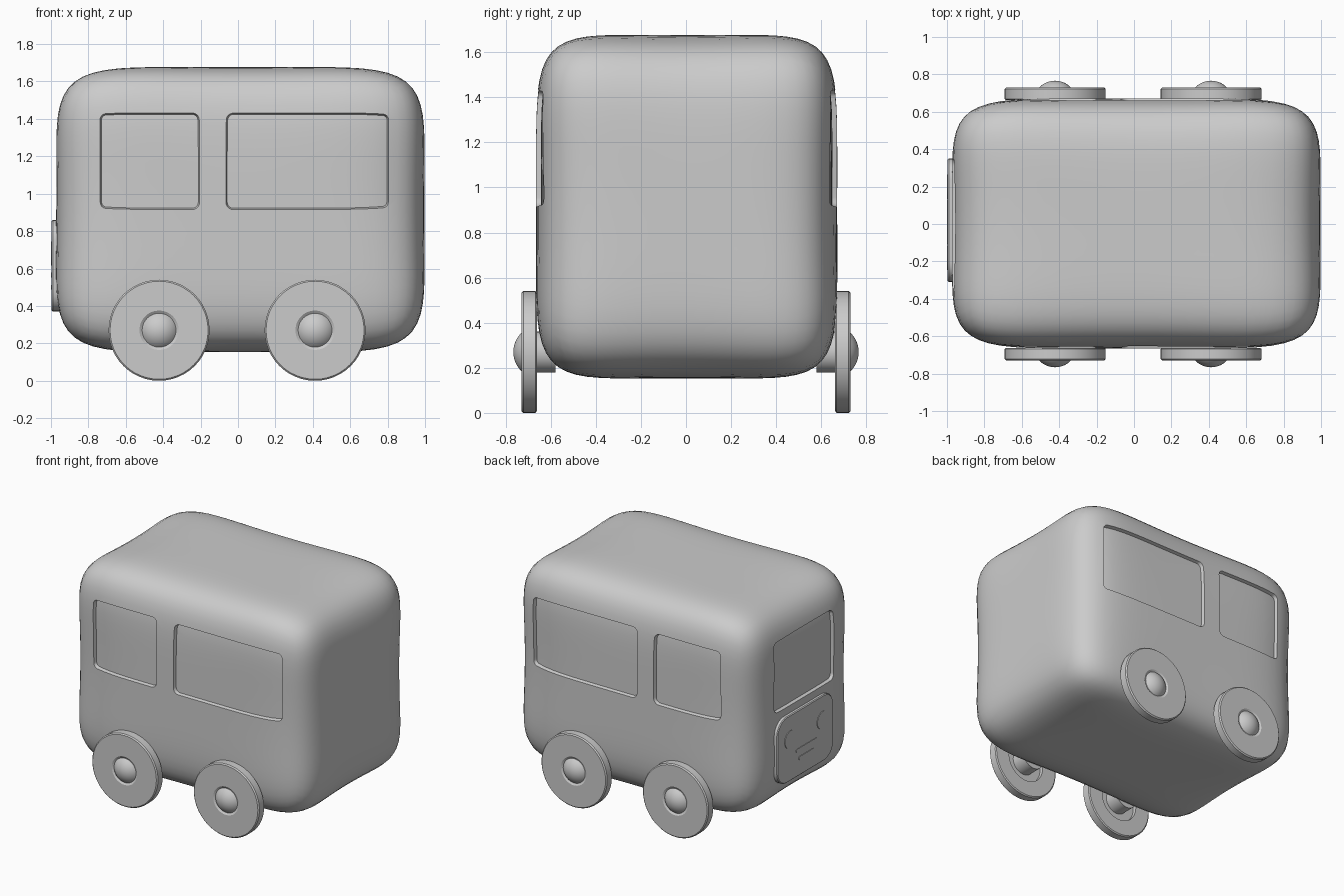
import bpy, bmesh, math
from mathutils import Vector

if "Cube" in bpy.data.objects:
    bpy.data.objects.remove(bpy.data.objects["Cube"])

N = 6.0  # roundness exponent of the soft box


def add_mesh(name, bm):
    bmesh.ops.recalc_face_normals(bm, faces=bm.faces)
    me = bpy.data.meshes.new(name)
    bm.to_mesh(me)
    bm.free()
    ob = bpy.data.objects.new(name, me)
    bpy.context.collection.objects.link(ob)
    return ob


def activate(ob):
    bpy.ops.object.select_all(action='DESELECT')
    ob.select_set(True)
    bpy.context.view_layer.objects.active = ob


def smooth(ob, angle=30):
    activate(ob)
    bpy.ops.object.shade_smooth_by_angle(angle=math.radians(angle))


def subtract(ob, cutter):
    activate(ob)
    mod = ob.modifiers.new("cut", 'BOOLEAN')
    mod.operation = 'DIFFERENCE'
    mod.solver = 'EXACT'
    mod.object = cutter
    bpy.ops.object.modifier_apply(modifier=mod.name)


def soft_box(name, centre, half):
    bm = bmesh.new()
    bmesh.ops.create_cube(bm, size=2)
    bmesh.ops.subdivide_edges(bm, edges=bm.edges[:], cuts=23, use_grid_fill=True)
    for v in bm.verts:
        x, y, z = (abs(c) for c in v.co)
        p = v.co / (x**N + y**N + z**N - 0.4 * (x * y * z)**(N / 3))**(1 / N)
        v.co = Vector(centre) + Vector([p[i] * half[i] for i in range(3)])
    return add_mesh(name, bm)


def rounded_rect(u, v, w, h, r, seg=6):
    pts = []
    for k, (sx, sy) in enumerate([(1, 1), (-1, 1), (-1, -1), (1, -1)]):
        for i in range(seg + 1):
            a = math.pi / 2 * (k + i / seg)
            pts.append((u + sx * (w / 2 - r) + r * math.cos(a),
                        v + sy * (h / 2 - r) + r * math.sin(a)))
    return pts


def slab(name, place, u, v, w, h, r, layers):
    """Stacked rounded rectangles; layers hold (depth, growth)."""
    bm = bmesh.new()
    rings = [[bm.verts.new(place(a, b, d)) for a, b in
              rounded_rect(u, v, w + 2 * g, h + 2 * g, r + g)] for d, g in layers]
    for lo, hi in zip(rings, rings[1:]):
        for i in range(len(lo)):
            j = (i + 1) % len(lo)
            bm.faces.new((lo[i], lo[j], hi[j], hi[i]))
    bm.faces.new(rings[0])
    bm.faces.new(rings[-1])
    return add_mesh(name, bm)


def lathe(name, profile, x, z, side, steps=48):
    """Turn (radius, y) points about a wheel axis."""
    bm = bmesh.new()
    vs = [bm.verts.new((r, y * side, 0)) for r, y in profile]
    es = [bm.edges.new(p) for p in zip(vs, vs[1:])]
    bmesh.ops.spin(bm, geom=vs + es, cent=(0, 0, 0), axis=(0, 1, 0),
                   angle=2 * math.pi, steps=steps)
    bmesh.ops.remove_doubles(bm, verts=bm.verts[:], dist=1e-5)
    bmesh.ops.translate(bm, verts=bm.verts[:], vec=(x, 0, z))
    return add_mesh(name, bm)


def near_side(u, v, d):
    return (u, -d, v)


def far_side(u, v, d):
    return (u, d, v)


def nose(u, v, d):
    return (-d, u, v)


# body with shallow window recesses that follow its curved skin
body = soft_box("body", (0.0125, 0.003, 0.915), (0.985, 0.668, 0.762))
core = soft_box("core", (0.0125, 0.003, 0.915), (0.963, 0.646, 0.74))
core.hide_render = True
windows = [(nose, 0, 0.69, 0.955)]
for side in (near_side, far_side):
    windows += [(side, -0.475, 0.53, 0.65), (side, 0.375, 0.87, 0.65)]
for place, u, w, d in windows:
    cutter = slab("window_cutter", place, u, 1.175, w, 0.51, 0.035,
                  [(d - 0.09, -0.03), (d + 0.09, 0.03)])
    subtract(cutter, core)
    subtract(body, cutter)
    bpy.data.objects.remove(cutter)
bpy.data.objects.remove(core)
smooth(body)

# nose plate with lamps and grille bars
plate = slab("nose_plate", nose, 0.02, 0.615, 0.66, 0.49, 0.11,
             [(0.9, 0), (0.99, 0), (0.996, -0.006)])
smooth(plate)
for y in (-0.18, 0.2):
    smooth(slab("lamp", nose, y, 0.68, 0.13, 0.13, 0.064, [(0.98, 0), (1.0, 0)]))
for z, w in ((0.565, 0.24), (0.5, 0.18)):
    smooth(slab("grille_bar", nose, 0.01, z, w, 0.025, 0.01, [(0.98, 0), (1.0, 0)]))

# wheels and domed hubs
tyre = [(0, 0.72), (0.09, 0.72), (0.105, 0.73), (0.262, 0.73), (0.27, 0.722),
        (0.27, 0.668), (0.262, 0.662), (0.15, 0.662), (0.15, 0.69),
        (0.09, 0.69), (0.09, 0.58), (0, 0.58)]
dome = [(0.118 * math.sin(a), 0.648 + 0.118 * math.cos(a))
        for a in (math.radians(5 * i) for i in range(11))]
dome[0] = (0, dome[0][1])
for side in (-1, 1):
    for x in (-0.422, 0.412):
        smooth(lathe("wheel", tyre, x, 0.275, side))
        smooth(lathe("hub", dome, x, 0.275, side))
for ob in bpy.data.objects:
    if ob.name.startswith(("wheel", "hub")):
        ob.location.z = -0.005
